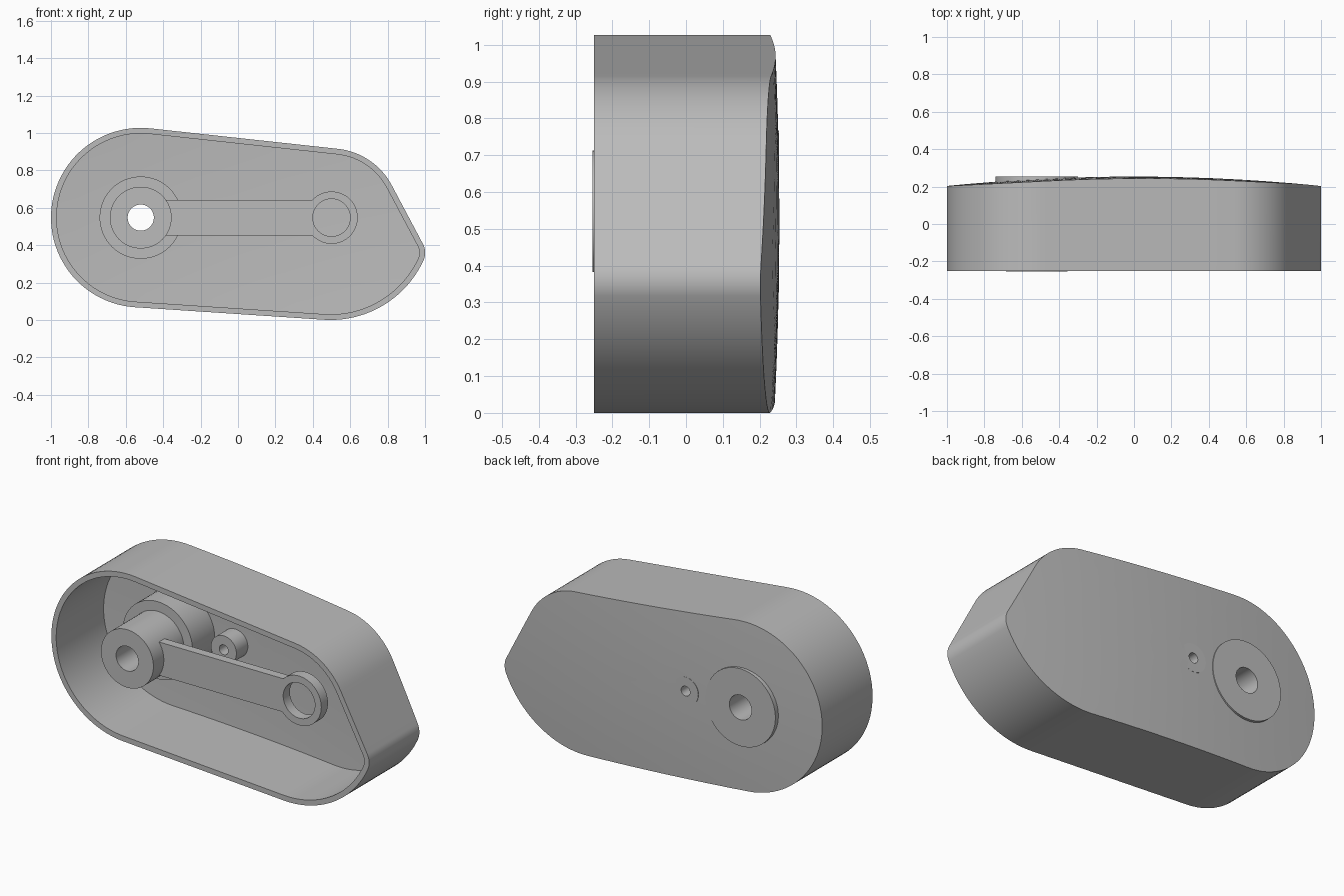
import bpy, bmesh, math
from math import radians, cos, sin, acos, atan2, degrees

if "Cube" in bpy.data.objects:
    bpy.data.objects.remove(bpy.data.objects["Cube"])

MID_Z = 0.547            # height of the pivot axis
HUB_X, TIP_X = -0.52, 0.495
FRONT = -0.25
WALL = 0.03

grey = bpy.data.materials.new("plain_grey")
grey.use_nodes = True
grey.diffuse_color = (0.5, 0.5, 0.5, 1)
grey.node_tree.nodes["Principled BSDF"].inputs["Base Color"].default_value = (0.5, 0.5, 0.5, 1)


def finish(name, bm):
    bmesh.ops.recalc_face_normals(bm, faces=bm.faces)
    mesh = bpy.data.meshes.new(name)
    bm.to_mesh(mesh)
    bm.free()
    mesh.materials.append(grey)
    obj = bpy.data.objects.new(name, mesh)
    bpy.context.collection.objects.link(obj)
    return obj


def smooth(obj):
    bpy.ops.object.select_all(action='DESELECT')
    obj.select_set(True)
    bpy.context.view_layer.objects.active = obj
    bpy.ops.object.shade_smooth_by_angle(angle=radians(30))


def lathe(name, x, profile, closed=True, segments=64):
    """Revolve (radius, y) points about the front-to-back axis at x."""
    bm = bmesh.new()
    loops = []
    for r, y in profile:
        loops.append([bm.verts.new((x + r * cos(a), y, MID_Z + r * sin(a)))
                      for a in (math.tau * i / segments for i in range(segments))])
    pairs = list(zip(loops, loops[1:]))
    if closed:
        pairs.append((loops[-1], loops[0]))
    else:
        bm.faces.new(loops[0])
        bm.faces.new(loops[-1])
    for a, b in pairs:
        for i in range(segments):
            j = (i + 1) % segments
            bm.faces.new((a[i], a[j], b[j], b[i]))
    return finish(name, bm)


def outline(inset):
    """Rounded case outline made of four tangent arcs joined by straight runs."""
    big, small, tip, low = 0.48, 0.37, 0.1, 0.547
    span = TIP_X - HUB_X
    top = degrees(acos((big - small) / span))
    bottom = 360 - degrees(acos((big - low) / span))
    slope = radians(28)
    d = small - tip
    t = math.sqrt((low - tip) ** 2 - d ** 2)
    fx = d * cos(slope) + t * sin(slope)
    fz = d * sin(slope) - t * cos(slope)
    turn = degrees(atan2(fz, fx))
    arcs = [(HUB_X, MID_Z, big, top, bottom, 48),
            (TIP_X, MID_Z, low, bottom, 360 + turn, 24),
            (TIP_X + fx, MID_Z + fz, tip, turn, 28, 12),
            (TIP_X, MID_Z, small, 28, top, 16)]
    runs = []
    for x, z, r, a0, a1, n in arcs:
        angles = [radians(a0 + (a1 - a0) * i / n) for i in range(n + 1)]
        runs.append([(x + (r - inset) * cos(a), z + (r - inset) * sin(a)) for a in angles])
    points = []
    for k, run in enumerate(runs):
        points += run
        if k == 1:
            continue      # these two arcs touch directly
        (x0, z0), (x1, z1) = run[-1], runs[(k + 1) % 4][0]
        if k != 1 and math.hypot(x1 - x0, z1 - z0) > 0.05:
            points += [(x0 + (x1 - x0) * i / 10, z0 + (z1 - z0) * i / 10) for i in range(1, 10)]
    clean = [p for i, p in enumerate(points) if math.dist(p, points[i - 1]) > 1e-5]
    return clean


def dome(x, z):
    return 0.2535 - 0.05 * (x * x + (z - 0.52) ** 2)


# Case: open front, thin wall, gently domed back
bm = bmesh.new()
outer, inner = outline(0), outline(WALL)
scales = [0.15, 0.3, 0.45, 0.6, 0.75, 0.9, 1]


def scaled(points, s, drop):
    pts = [(x * s, MID_Z + (z - MID_Z) * s) for x, z in points]
    return [bm.verts.new((x, dome(x, z) - drop, z)) for x, z in pts]


def flat(points):
    return [bm.verts.new((x, FRONT, z)) for x, z in points]


rings = [scaled(outer, s, 0) for s in scales]
rings += [flat(outer), flat(inner)]
rings += [scaled(inner, s, WALL) for s in reversed(scales)]
for a, b in zip(rings, rings[1:]):
    for i in range(len(a)):
        j = (i + 1) % len(a)
        bm.faces.new((a[i], a[j], b[j], b[i]))
for ring, drop in ((rings[0], 0), (rings[-1], WALL)):
    centre = bm.verts.new((0, dome(0, MID_Z) - drop, MID_Z))
    for i in range(len(ring)):
        bm.faces.new((ring[i], ring[(i + 1) % len(ring)], centre))
case = finish("case", bm)

# Openings in the back for the bosses
PIN_X = -0.174
for x, r in ((HUB_X, 0.11), (PIN_X, 0.05)):
    cutter = lathe("cutter", x, [(r, 0.1), (r, 0.4)], closed=False)
    cutter.hide_render = True
    mod = case.modifiers.new("opening", 'BOOLEAN')
    mod.operation = 'DIFFERENCE'
    mod.solver = 'EXACT'
    mod.object = cutter
    bpy.context.view_layer.objects.active = case
    bpy.ops.object.modifier_apply(modifier=mod.name)
    bpy.data.objects.remove(cutter)

# Stepped hub with a through bore, small pin boss and arm end ring
hub = lathe("hub", HUB_X, [(0.07, -0.254), (0.165, -0.254), (0.165, 0.02),
                           (0.22, 0.02), (0.22, 0.253), (0.07, 0.253)])
pin = lathe("pin_boss", PIN_X, [(0.028, 0.12), (0.08, 0.12), (0.08, 0.2525), (0.028, 0.2525)])
ring = lathe("arm_ring", 0.5, [(0.1, -0.165), (0.14, -0.165), (0.14, -0.105), (0.1, -0.105)])

# Flat arm between hub and ring
bm = bmesh.new()
bmesh.ops.create_cube(bm, size=1)
x0, x1 = HUB_X + 0.12, 0.398
for v in bm.verts:
    v.co = ((x0 + x1) / 2 + v.co.x * (x1 - x0), -0.135 + v.co.y * 0.05, MID_Z + v.co.z * 0.19)
finish("arm", bm)

for obj in (case, hub, pin, ring):
    smooth(obj)
